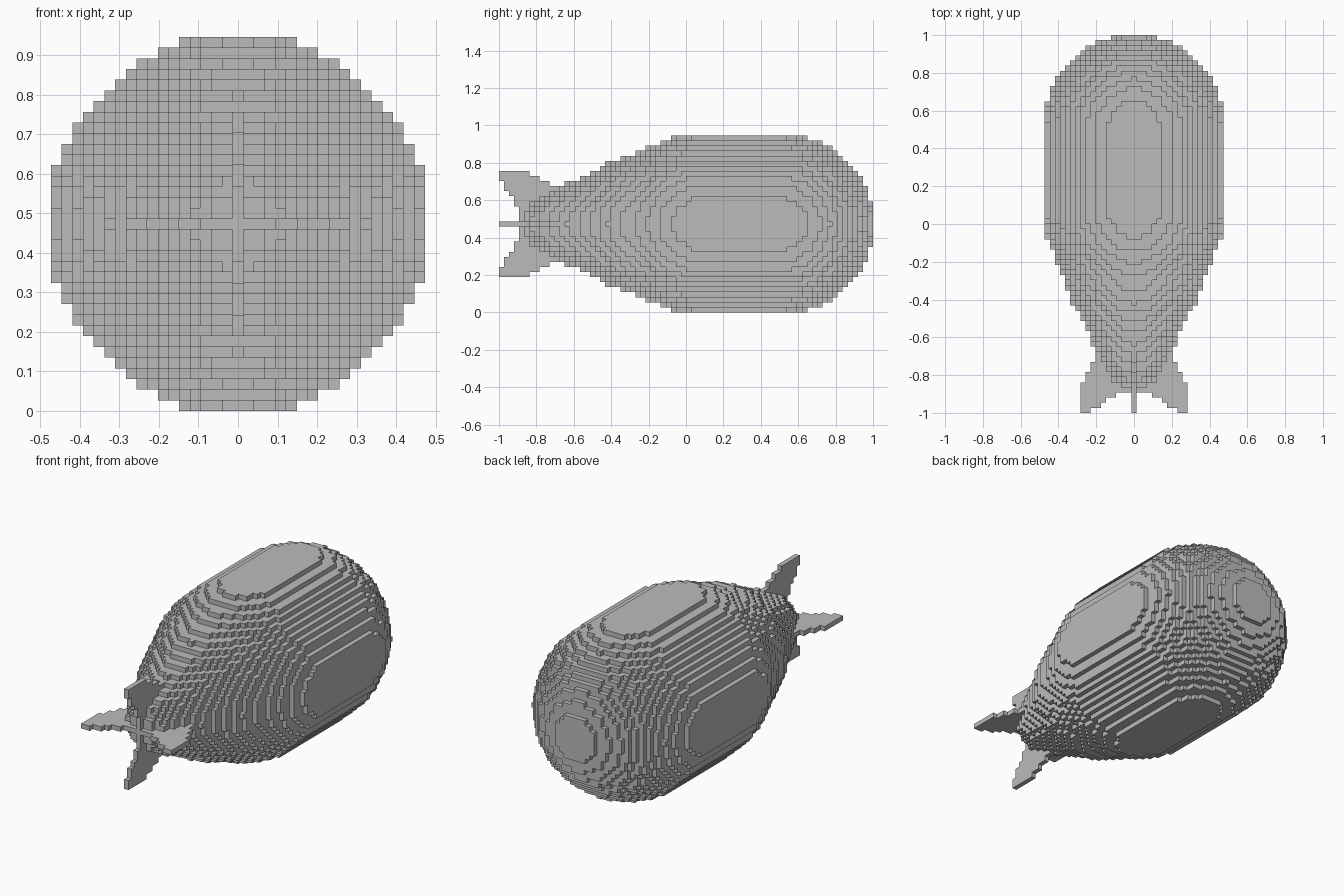
import bpy
import bmesh
from mathutils import Vector

cube = bpy.data.objects.get("Cube")
if cube:
    bpy.data.objects.remove(cube)

V = 1 / 37          # edge length of one block
HALF = 17           # blocks from the axis to the widest ring
POWER = 1.95        # roundness of the hull cross-section
RADIUS = 17.82

grey = bpy.data.materials.new("light_grey")
grey.use_nodes = True
grey.diffuse_color = (0.5, 0.5, 0.5, 1)
grey.node_tree.nodes["Principled BSDF"].inputs["Base Color"].default_value = (0.5, 0.5, 0.5, 1)

# Tail taper as (position along the axis, radius), in blocks
TAIL = [(-33, 0.6), (-32.5, 1.2), (-31.5, 3.1), (-30.5, 4.2), (-28.5, 5.6), (-25, 7.3),
        (-18, 10.6), (-14.8, 12.4), (-8, 14.9), (-3, 17), (1, 17.8), (5, RADIUS)]
NOSE_START, NOSE_LENGTH = 18.4, 18.72


def hull_radius(y):
    if y < TAIL[0][0]:
        return -1
    for (y0, r0), (y1, r1) in zip(TAIL, TAIL[1:]):
        if y < y1:
            return r0 + (r1 - r0) * (y - y0) / (y1 - y0)
    t = max(0, (y - NOSE_START) / NOSE_LENGTH)
    return RADIUS * max(0, 1 - t * t) ** 0.5


def build_blocks(name, cells, hidden=frozenset()):
    """Make one object from the exposed sides of a set of blocks."""
    bm = bmesh.new()
    corners = {}

    def corner(p):
        key = tuple(round(2 * c) for c in p)
        if key not in corners:
            corners[key] = bm.verts.new((p.x * V, p.y * V, (p.z + HALF + 0.5) * V))
        return corners[key]

    for cell in cells:
        centre = Vector(cell) + Vector((0, 0.5, 0))
        for axis in range(3):
            for sign in (-1, 1):
                near = list(cell)
                near[axis] += sign
                if tuple(near) in cells or tuple(near) in hidden:
                    continue
                n, u, w = Vector(), Vector(), Vector()
                n[axis] = sign / 2
                u[(axis + 1) % 3] = 0.5
                w[(axis + 2) % 3] = sign / 2
                bm.faces.new([corner(centre + n + a * u + b * w)
                              for a, b in ((-1, -1), (1, -1), (1, 1), (-1, 1))])
    mesh = bpy.data.meshes.new(name)
    bm.to_mesh(mesh)
    bm.free()
    mesh.materials.append(grey)
    obj = bpy.data.objects.new(name, mesh)
    bpy.context.collection.objects.link(obj)


# Hull: a stepped body of revolution along y
span = range(-HALF, HALF + 1)
hull = set()
for j in range(-37, 37):
    r = hull_radius(j + 0.5)
    if r > 0:
        hull |= {(i, j, k) for i in span for k in span
                 if abs(i) ** POWER + abs(k) ** POWER <= r ** POWER}
build_blocks("hull", hull)

# Tail fins: one block thick, swept back; (trailing, leading) edge per distance from the axis
LEADING = {10: -31, 9: -29, 8: -27, 7: -26}
TRAILING = {10: -37, 9: -37, 8: -36, 7: -36, 6: -35, 5: -34, 4: -34}
for name, dx, dz in (("left_fin", 1, 0), ("right_fin", -1, 0),
                     ("upper_fin", 0, 1), ("lower_fin", 0, -1)):
    fin = {(d * dx, j, d * dz) for d in range(1, 11)
           for j in range(TRAILING.get(d, -33), LEADING.get(d, -25))}
    build_blocks(name, fin - hull, hull)
